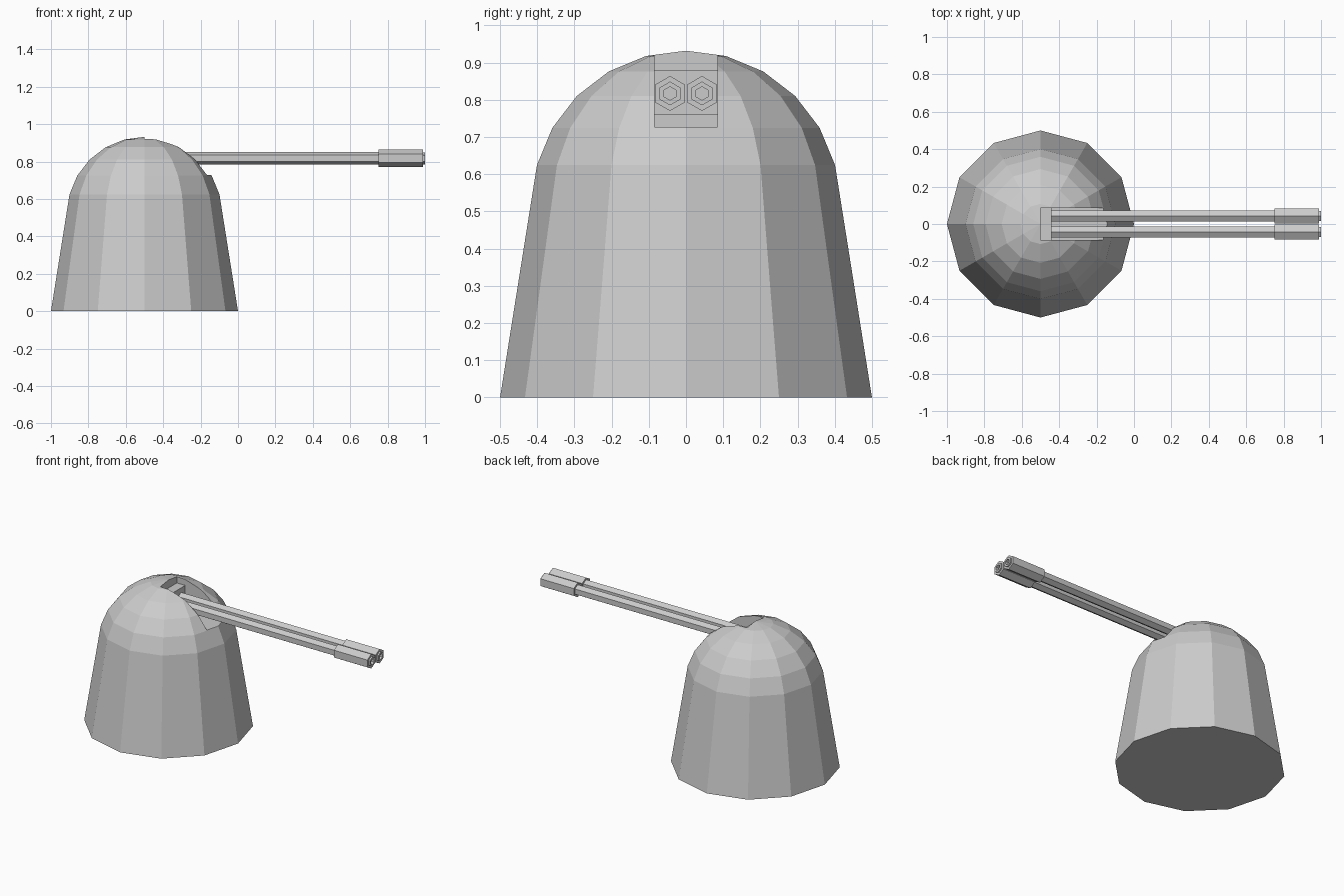
import bpy
import bmesh
from math import sin, cos, pi, radians
from mathutils import Matrix

cube = bpy.data.objects.get("Cube")
if cube:
    bpy.data.objects.remove(cube, do_unlink=True)

grey = bpy.data.materials.new("light grey metal")
grey.use_nodes = True
colour = (0.6, 0.6, 0.6, 1)
grey.diffuse_color = colour
grey.node_tree.nodes["Principled BSDF"].inputs["Base Color"].default_value = colour


def finish(bm, name):
    bmesh.ops.recalc_face_normals(bm, faces=bm.faces)
    mesh = bpy.data.meshes.new(name)
    bm.to_mesh(mesh)
    bm.free()
    mesh.materials.append(grey)
    obj = bpy.data.objects.new(name, mesh)
    bpy.context.collection.objects.link(obj)
    return obj


def lathe(name, profile, sides, matrix):
    """Flat-sided solid from (radius, height) points; radius 0 is a pole."""
    bm = bmesh.new()
    rings = []
    for r, h in profile:
        count = sides if r > 0 else 1
        rings.append([bm.verts.new((r * cos(2 * pi * i / sides), r * sin(2 * pi * i / sides), h))
                      for i in range(count)])
    for a, b in zip(rings, rings[1:]):
        for i in range(sides):
            j = (i + 1) % sides
            if len(b) == 1:
                bm.faces.new((a[i], a[j], b[0]))
            else:
                bm.faces.new((a[i], a[j], b[j], b[i]))
    for ring in (rings[0], rings[-1]):
        if len(ring) > 1:
            bm.faces.new(ring)
    bm.transform(matrix)
    return finish(bm, name)


def box(name, low, high):
    bm = bmesh.new()
    bmesh.ops.create_cube(bm, size=1)
    for v in bm.verts:
        for k in range(3):
            v.co[k] = low[k] if v.co[k] < 0 else high[k]
    return finish(bm, name)


centre = Matrix.Translation((-0.5, 0, 0))
R, CZ = 0.415, 0.517
SLOT = 0.085

# Tapered body and faceted dome
ring_angles = [radians(a) for a in (75, 60, 45, 30, 15)]
dome_profile = [(R * sin(a), CZ + R * cos(a)) for a in ring_angles] + [(0, CZ + R)]
lathe("tapered_body", [(0.5, 0), dome_profile[0]], 12, centre)
dome = lathe("dome", dome_profile, 12, centre)

# Gun slot cut into the dome
cutter = box("slot_cutter", (-0.5, -SLOT, 0.727), (0.2, SLOT, 1.2))
cutter.hide_render = True
cut = dome.modifiers.new("slot", "BOOLEAN")
cut.operation = "DIFFERENCE"
cut.solver = "EXACT"
cut.object = cutter
bpy.context.view_layer.objects.active = dome
bpy.ops.object.modifier_apply(modifier=cut.name)
bpy.data.objects.remove(cutter, do_unlink=True)

# Mount block at the back of the slot
box("gun_mount", (-0.5, -SLOT, 0.76), (-0.44, SLOT, 0.88))

# Twin six-sided barrels with thicker, hollow muzzles
barrel = [(0.034, -0.45), (0.034, 0.75), (0.047, 0.75), (0.047, 0.99),
          (0.032, 0.99), (0.032, 1.0), (0.018, 1.0), (0.018, 0.97)]
along_x = Matrix.Rotation(pi / 2, 4, "Y")
for side, y in (("left", 0.043), ("right", -0.043)):
    # Rotating z onto x leaves a hexagon corner pointing up
    lathe(side + "_barrel", barrel, 6, Matrix.Translation((0, y, 0.817)) @ along_x)
